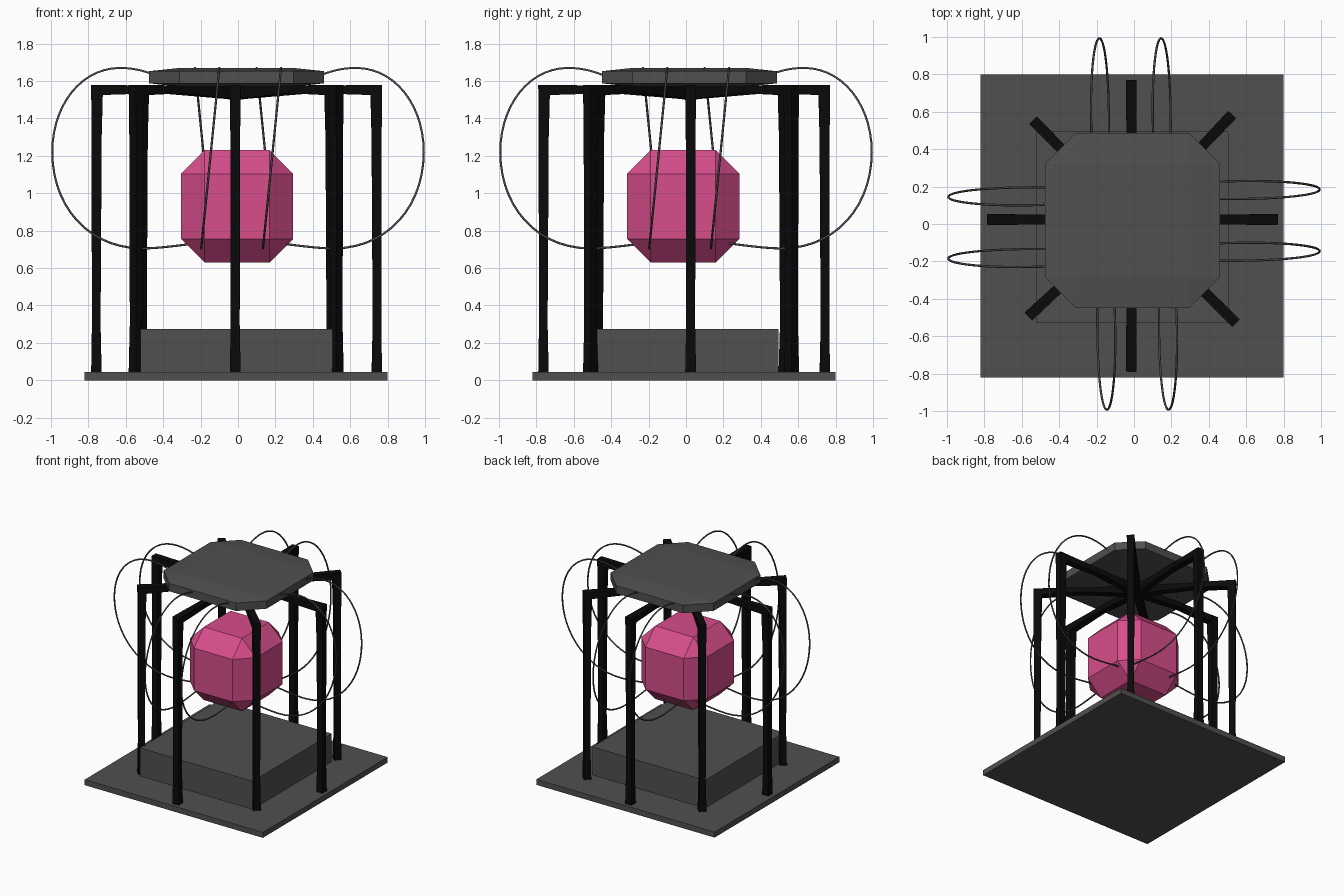
import bpy, bmesh
from math import pi, cos, sin
from mathutils import Vector

cube = bpy.data.objects.get("Cube")
if cube:
    bpy.data.objects.remove(cube)


def material(name, color):
    m = bpy.data.materials.new(name)
    m.use_nodes = True
    m.diffuse_color = (*color, 1)
    m.node_tree.nodes["Principled BSDF"].inputs["Base Color"].default_value = (*color, 1)
    return m


grey = material("dark grey", (0.08, 0.08, 0.08))
black = material("black", (0.003, 0.003, 0.003))
pink = material("pink", (0.68, 0.075, 0.26))


def add_mesh(name, bm, mat):
    bmesh.ops.recalc_face_normals(bm, faces=bm.faces)
    me = bpy.data.meshes.new(name)
    bm.to_mesh(me)
    bm.free()
    me.materials.append(mat)
    ob = bpy.data.objects.new(name, me)
    bpy.context.collection.objects.link(ob)
    return ob


def box(name, center, size, mat, chamfer=0):
    """Box whose edges are cut by a share of its size before scaling."""
    bm = bmesh.new()
    bmesh.ops.create_cube(bm, size=1)
    if chamfer:
        bmesh.ops.bevel(bm, geom=bm.edges[:], offset=chamfer, segments=1,
                        affect='EDGES', offset_type='OFFSET')
    bmesh.ops.scale(bm, vec=size, verts=bm.verts)
    bmesh.ops.translate(bm, vec=center, verts=bm.verts)
    return add_mesh(name, bm, mat)


# Base, plinth, chamfered core and roof plate
box("base", (-0.01, -0.01, 0.0225), (1.62, 1.62, 0.045), grey)
box("plinth", (-0.008, -0.017, 0.16), (1.025, 1.025, 0.23), grey)
box("core", (-0.005, -0.015, 0.93), (0.6, 0.6, 0.6), pink, 0.21)
box("roof_plate", (-0.008, 0.018, 1.62), (0.935, 0.935, 0.1), grey, 0.175)


def leg(name, tip, hub):
    """Upright with a bent arm running to the hub, lofted from rectangles."""
    tip, hub = Vector(tip), Vector(hub)
    reach = (tip - hub).length
    out = (tip - hub) / reach
    side = Vector((-out.y, out.x))
    # outer radius, outer height, inner radius, inner height, half width
    sections = [
        (reach, 0.04, reach - 0.056, 0.04, 0.029),
        (reach - 0.004, 0.3, reach - 0.05, 0.3, 0.024),
        (reach - 0.002, 1.3, reach - 0.056, 1.3, 0.026),
        (reach, 1.58, reach - 0.062, 1.525, 0.029),
        (0.42, 1.575, 0.42, 1.535, 0.026),
        (0, 1.57, 0, 1.5, 0.03),
    ]
    bm = bmesh.new()
    rings = []
    for ro, zo, ri, zi, w in sections:
        ring = []
        for r, z, s in ((ro, zo, -w), (ro, zo, w), (ri, zi, w), (ri, zi, -w)):
            p = hub + out * r + side * s
            ring.append(bm.verts.new((p.x, p.y, z)))
        rings.append(ring)
    for a, b in zip(rings, rings[1:]):
        for i in range(4):
            j = (i + 1) % 4
            bm.faces.new((a[i], a[j], b[j], b[i]))
    bm.faces.new(rings[0])
    bm.faces.new(rings[-1])
    add_mesh(name, bm, black)


# Eight legs meeting under the roof
HUB = (-0.012, 0.02)
leg("leg_left", (0.77, 0.025), HUB)
leg("leg_right", (-0.785, 0.025), HUB)
leg("leg_front", (-0.015, -0.79), HUB)
leg("leg_back", (-0.015, 0.77), HUB)
leg("leg_back_left", (0.525, 0.585), HUB)
leg("leg_back_right", (-0.54, 0.555), HUB)
leg("leg_front_left", (0.545, -0.53), HUB)
leg("leg_front_right", (-0.565, -0.495), HUB)


# Looping cables from roof to core, each (radius, height) with both handles
PATH = [
    ((0.33, 1.57), (0.3, 1.55), (0.42, 1.63)),
    ((0.63, 1.67), (0.52, 1.67), (0.84, 1.67)),
    ((0.993, 1.22), (0.993, 1.47), (0.993, 0.93)),
    ((0.51, 0.705), (0.80, 0.705), (0.42, 0.705)),
    ((0.17, 0.74), (0.28, 0.725), (0.1, 0.75)),
]


def cable(name, offset, turn):
    cu = bpy.data.curves.new(name, 'CURVE')
    cu.dimensions = '3D'
    cu.bevel_depth = 0.006
    cu.bevel_resolution = 1
    cu.resolution_u = 14
    cu.use_fill_caps = True
    sp = cu.splines.new('BEZIER')
    sp.bezier_points.add(len(PATH) - 1)

    def place(p):
        y = offset + 0.1 * (p[1] - 1.2)      # plane leans sideways
        return (p[0] * cos(turn) - y * sin(turn),
                p[0] * sin(turn) + y * cos(turn), p[1])

    for bp, (co, left, right) in zip(sp.bezier_points, PATH):
        bp.handle_left_type = bp.handle_right_type = 'FREE'
        bp.co, bp.handle_left, bp.handle_right = place(co), place(left), place(right)
    cu.materials.append(grey)
    ob = bpy.data.objects.new(name, cu)
    bpy.context.collection.objects.link(ob)


for i, where in enumerate(("left", "back", "right", "front")):
    for label, offset in (("a", 0.183), ("b", -0.147)):
        cable(f"cable_{where}_{label}", offset, i * pi / 2)
